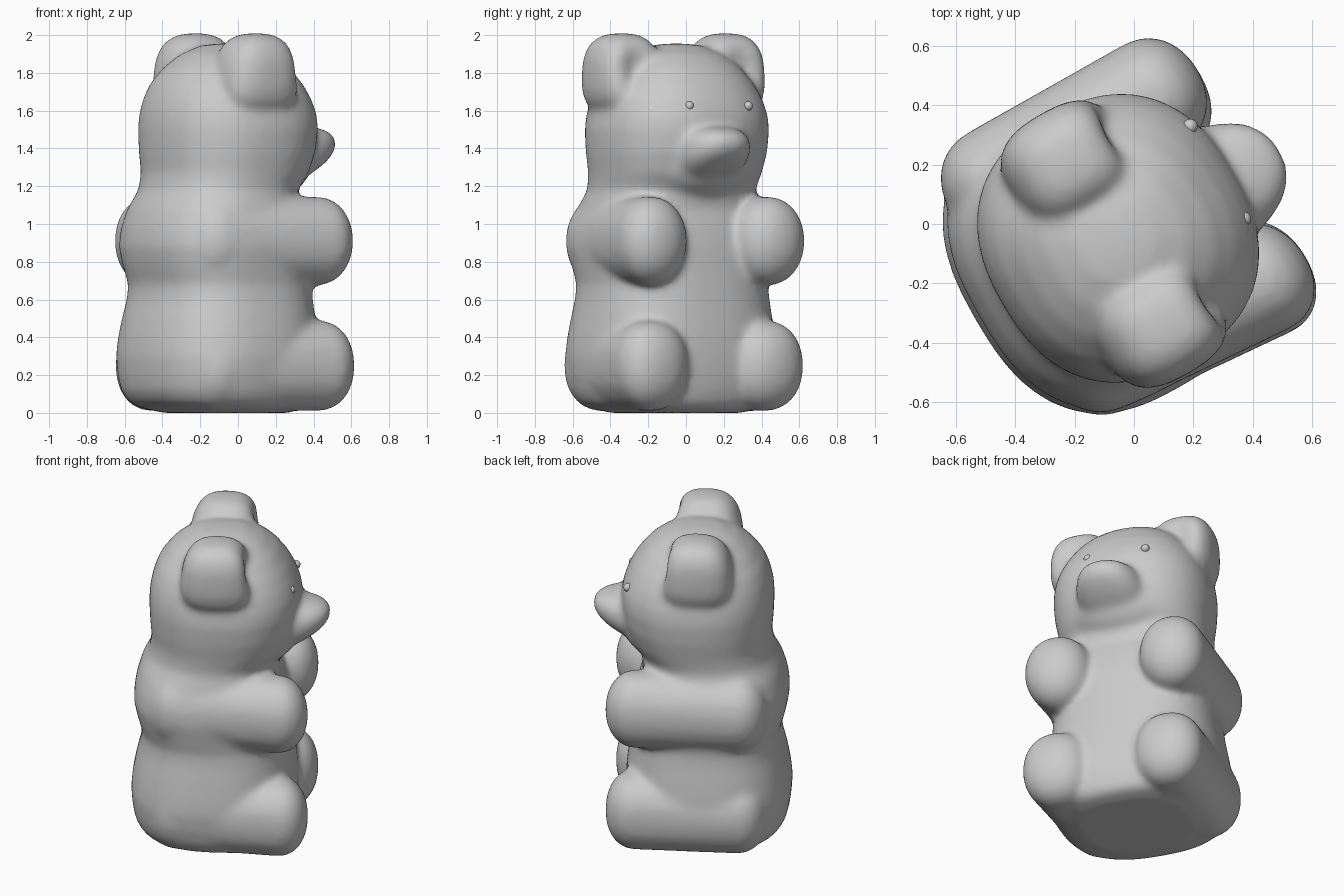
import bpy, bmesh, math
from mathutils import Vector

if "Cube" in bpy.data.objects:
    bpy.data.objects.remove(bpy.data.objects["Cube"])

TURN = math.radians(30)   # bear faces local +x, then is turned about z
grey = bpy.data.materials.new("soft_grey")
grey.diffuse_color = (0.6, 0.6, 0.6, 1)
grey.use_nodes = True
grey.node_tree.nodes["Principled BSDF"].inputs["Base Color"].default_value = grey.diffuse_color


def spow(v, e):
    return math.copysign(abs(v) ** e, v)


def add_loft(bm, rings, n=48):
    """Stack of rounded cross-sections (z, centre x, half depth, half width)."""
    loops = []
    for z, cx, a, b in rings:
        p = 2.55 if z < 1.1 else 2.35
        loop = []
        for i in range(n):
            t = 2 * math.pi * i / n
            loop.append(bm.verts.new((cx + a * spow(math.cos(t), 2 / p),
                                      -0.015 + b * spow(math.sin(t), 2 / p), z)))
        loops.append(loop)
    for lo, hi in zip(loops, loops[1:]):
        for i in range(n):
            j = (i + 1) % n
            bm.faces.new((lo[i], lo[j], hi[j], hi[i]))
    bm.faces.new(loops[0][::-1])
    bm.faces.new(loops[-1])


def add_blob(bm, centre, radii, p=2.0, shape=None):
    """Super-ellipsoid; shape(v) may bend the unit form further."""
    verts = bmesh.ops.create_uvsphere(bm, u_segments=32, v_segments=24, radius=1)["verts"]
    for v in verts:
        c = v.co
        k = (abs(c.x) ** p + abs(c.y) ** p + abs(c.z) ** p) ** (-1 / p)
        c = c * k
        if shape:
            c = shape(c)
        v.co = Vector(centre) + Vector([a * b for a, b in zip(c, radii)])


def finish(name, bm):
    me = bpy.data.meshes.new(name)
    bmesh.ops.recalc_face_normals(bm, faces=bm.faces)
    for f in bm.faces:
        f.smooth = True
    bm.to_mesh(me)
    bm.free()
    me.materials.append(grey)
    ob = bpy.data.objects.new(name, me)
    ob.rotation_euler.z = TURN
    bpy.context.collection.objects.link(ob)
    return ob


body = bmesh.new()

# torso and head
add_loft(body, [
    (0.00, -.08, .30, .33), (0.025, -.10, .40, .43), (0.06, -.12, .445, .48),
    (0.12, -.13, .472, .51), (0.20, -.132, .485, .53), (0.30, -.135, .49, .54),
    (0.40, -.132, .482, .53), (0.50, -.127, .467, .515), (0.60, -.12, .448, .498),
    (0.68, -.12, .44, .49), (0.78, -.14, .45, .505), (0.88, -.155, .455, .52),
    (0.98, -.16, .44, .505), (1.08, -.16, .41, .47), (1.18, -.13, .39, .44),
    (1.27, -.09, .415, .45), (1.38, -.075, .44, .468), (1.50, -.07, .45, .475),
    (1.58, -.07, .445, .465), (1.66, -.075, .422, .442), (1.74, -.08, .385, .40),
    (1.83, -.08, .315, .33), (1.90, -.08, .23, .24), (1.945, -.08, .13, .13),
    (1.955, -.08, .05, .05)])


# chin and muzzle: the muzzle narrows forward and its underside slopes up
def muzzle_shape(c):
    t = (c.x + 1) / 2
    return Vector((c.x, c.y * (1.15 - .3 * t), c.z * (1 - .5 * t) + .6 * t))


add_blob(body, (.06, -.02, 1.33), (.32, .36, .23))
add_blob(body, (.30, -.03, 1.31), (.25, .21, .20), 2.4, muzzle_shape)


# ears: rounded blocks, wider below, with a hollow in the front
def ear_shape(c):
    x = c.x * (1 - .12 * c.z)
    if c.x > 0:
        x -= .3 * math.exp(-(c.y ** 2 + (c.z - .1) ** 2) / .25)
    return Vector((x, c.y, c.z))


# limbs: horizontal capsules pointing forward, splayed a little by `lean`
def limb_shape(lean):
    def shape(c):
        x = c.x + (1.65 if c.x > 0 else -1.7)
        return Vector((x, c.y + lean * x, c.z))
    return shape


for s in (-1, 1):
    add_blob(body, (-.09, -.025 + s * .318, 1.79), (.215, .185, .22), 2.8, ear_shape)
    lean = -.075 if s < 0 else -.005
    grow = .02 if s < 0 else .0
    add_blob(body, (-.03, s * .345, .91), (.18, .20, .235), 2.1, limb_shape(lean))
    add_blob(body, (-.03, s * (.325 + grow), .25), (.18, .21, .24), 2.2, limb_shape(lean))

bear = finish("bear_body", body)
fuse = bear.modifiers.new("fuse", "REMESH")
fuse.mode = "VOXEL"
fuse.voxel_size = 0.018
fuse.use_smooth_shade = True
soft = bear.modifiers.new("soften", "SMOOTH")
soft.factor = 0.5
soft.iterations = 16

# small raised eyes
for name, s in (("right_eye", -1), ("left_eye", 1)):
    bm = bmesh.new()
    add_blob(bm, (.328, .01 + s * .18, 1.625), (.025, .025, .025))
    finish(name, bm)
